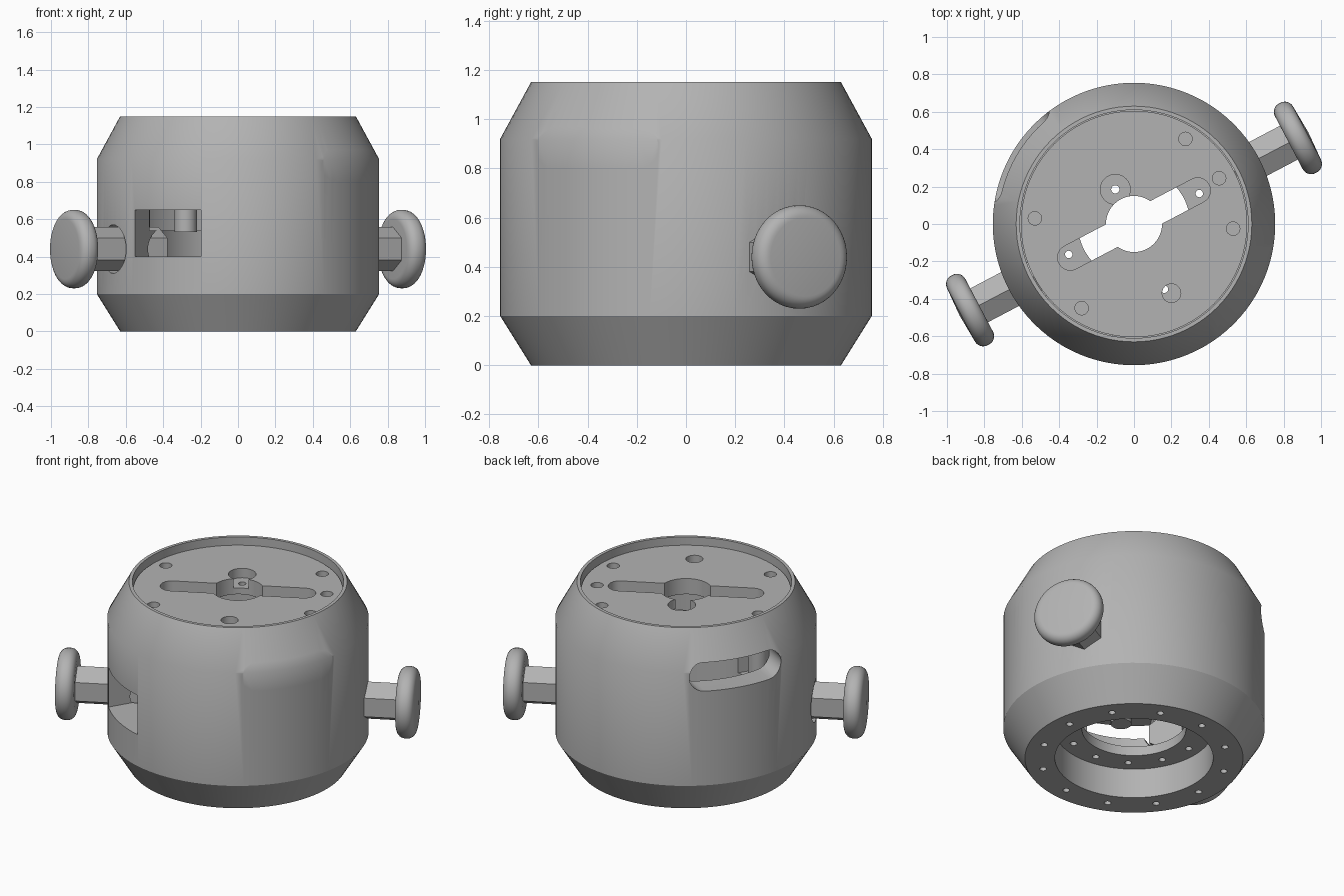
import bpy, bmesh
from math import pi, sin, cos, radians
from mathutils import Matrix, Vector

old = bpy.data.objects.get("Cube")
if old:
    bpy.data.objects.remove(old, do_unlink=True)

grey = bpy.data.materials.new("plain_grey")
grey.use_nodes = True
COLOUR = (0.45, 0.45, 0.45, 1)
grey.diffuse_color = COLOUR
grey.node_tree.nodes["Principled BSDF"].inputs["Base Color"].default_value = COLOUR


def finish(name, bm):
    bmesh.ops.recalc_face_normals(bm, faces=bm.faces)
    mesh = bpy.data.meshes.new(name)
    bm.to_mesh(mesh)
    bm.free()
    mesh.materials.append(grey)
    ob = bpy.data.objects.new(name, mesh)
    bpy.context.collection.objects.link(ob)
    return ob


def activate(ob):
    bpy.ops.object.select_all(action='DESELECT')
    ob.select_set(True)
    bpy.context.view_layer.objects.active = ob


def smooth(ob, angle=30):
    activate(ob)
    bpy.ops.object.shade_smooth_by_angle(angle=radians(angle))


def arc(r, n=32, start=0.0, sweep=2 * pi, cx=0, cy=0, closed=True):
    steps = n if closed else n - 1
    return [(cx + r * cos(start + sweep * i / steps),
             cy + r * sin(start + sweep * i / steps)) for i in range(n)]


def obround(half, r, n=14):
    return (arc(r, n, -pi / 2, pi, half, 0, False)
            + arc(r, n, pi / 2, pi, -half, 0, False))


def rect(w, h):
    return [(-w / 2, -h / 2), (w / 2, -h / 2), (w / 2, h / 2), (-w / 2, h / 2)]


def prism(name, pts, z0, z1, matrix=Matrix()):
    """Extrude a flat outline from z0 to z1, then place it."""
    bm = bmesh.new()
    face = bm.faces.new([bm.verts.new((x, y, z0)) for x, y in pts])
    ext = bmesh.ops.extrude_face_region(bm, geom=[face])
    top = [v for v in ext["geom"] if isinstance(v, bmesh.types.BMVert)]
    bmesh.ops.translate(bm, vec=(0, 0, z1 - z0), verts=top)
    bm.transform(matrix)
    return finish(name, bm)


def lathe(name, profile, n=96, closed=True, matrix=Matrix()):
    """Revolve (radius, height) points about the z axis."""
    bm = bmesh.new()
    verts = [bm.verts.new((r, 0, z)) for r, z in profile]
    pairs = list(zip(verts, verts[1:]))
    if closed:
        pairs.append((verts[-1], verts[0]))
    edges = [bm.edges.new(p) for p in pairs]
    bmesh.ops.spin(bm, geom=verts + edges, axis=(0, 0, 1), cent=(0, 0, 0),
                   angle=2 * pi, steps=n, use_duplicate=False)
    bmesh.ops.remove_doubles(bm, verts=bm.verts, dist=0.0001)
    bm.transform(matrix)
    return finish(name, bm)


def cut(ob, cutter):
    mod = ob.modifiers.new("cut", 'BOOLEAN')
    mod.operation = 'DIFFERENCE'
    mod.solver = 'EXACT'
    mod.object = cutter
    activate(ob)
    bpy.ops.object.modifier_apply(modifier=mod.name)
    bpy.data.objects.remove(cutter, do_unlink=True)


def outward(deg, z):
    """Frame whose z axis points radially out and whose y axis is up."""
    d = Vector((cos(radians(deg)), sin(radians(deg)), 0))
    up = Vector((0, 0, 1))
    rot = Matrix((up.cross(d), up, d)).transposed().to_4x4()
    return Matrix.Translation((0, 0, z)) @ rot


def at(x, y):
    return Matrix.Translation((x, y, 0))


def polar(r, deg):
    return r * cos(radians(deg)), r * sin(radians(deg))


KNOB_ANGLE, SLOT_ANGLE = 27.7, -31
KNOB_Z = 0.44

# Hollow housing with chamfered ends, stepped bore and inner base flange
housing = lathe("housing", [
    (0.457, 0), (0.63, 0), (0.755, 0.2), (0.755, 0.92), (0.63, 1.15),
    (0.61, 1.15), (0.61, 0.54), (0.47, 0.54), (0.47, 0.25),
    (0.30, 0.25), (0.30, 0.19), (0.457, 0.19)])

# Side slots, stem holes and the rectangular window
for turn in (0, 180):
    cut(housing, prism("slot_cutter", obround(0.205, 0.085), 0.5, 0.9,
                       outward(SLOT_ANGLE + turn, 0.885)))
    cut(housing, prism("stem_cutter", arc(0.13), 0.4, 0.9,
                       outward(KNOB_ANGLE + turn, KNOB_Z)))
cut(housing, prism("window_cutter", rect(0.414, 0.25), 0.3, 0.9,
                   outward(239, 0.525)))

# Screw holes in the bottom rim and in the inner flange
for i in range(12):
    cut(housing, prism("rim_hole", arc(0.02, 16), -0.1, 0.1, at(*polar(0.54, 6.4 + 30 * i))))
    cut(housing, prism("flange_hole", arc(0.02, 16), 0.15, 0.3, at(*polar(0.385, 25 + 30 * i))))
smooth(housing)

# Recessed lid with central opening, long slot, side lobe and screw holes
lid = prism("lid", arc(0.605, 96), 1.0, 1.10)
LOBE = (-0.1, 0.185)
cut(lid, prism("centre_cutter", arc(0.15, 40), 0.9, 1.2))
cut(lid, prism("long_slot_cutter", obround(0.385, 0.068), 0.9, 1.2,
               Matrix.Rotation(radians(KNOB_ANGLE), 4, 'Z')))
cut(lid, prism("lobe_cutter", arc(0.08), 0.9, 1.2, at(*LOBE)))
screws = [(0.275, 0.455), (-0.28, -0.45), (0.455, 0.245), (-0.53, 0.03), (0.53, -0.025)]
for p in screws:
    cut(lid, prism("screw_cutter", arc(0.036, 24), 1.03, 1.2, at(*p)))
cut(lid, prism("cable_cutter", arc(0.05, 24), 0.9, 1.2, at(0.2, -0.37)))
smooth(lid)

# Small shelf with a hole in the lid lobe
shelf = prism("lobe_shelf", arc(0.082), 1.0, 1.04, at(*LOBE))
cut(shelf, prism("shelf_centre", arc(0.15, 40), 0.9, 1.2))
cut(shelf, prism("shelf_hole", arc(0.022, 20), 0.9, 1.2, at(*LOBE)))
smooth(shelf)

# Pillars that carry the lid
for i, (x, y) in enumerate(screws):
    smooth(prism(f"lid_pillar_{i + 1}", arc(0.06, 24), 0.53, 1.01, at(x, y)))

# Two knobs: hexagonal stem and rounded disc
INNER, OUTER, RADIUS, ROUND = 0.935, 1.045, 0.21, 0.05
disc = ([(0, INNER)]
        + arc(ROUND, 8, -pi / 2, pi / 2, RADIUS - ROUND, INNER + ROUND, False)
        + arc(ROUND, 8, 0, pi / 2, RADIUS - ROUND, OUTER - ROUND, False)
        + [(0, OUTER + 0.008)])
for side, turn in (("left", 0), ("right", 180)):
    frame = outward(KNOB_ANGLE + turn, KNOB_Z)
    prism(f"{side}_knob_stem", arc(0.118, 6, pi / 2), 0.48, 0.95, frame)
    smooth(lathe(f"{side}_knob_disc", disc, 48, False, frame), 40)
